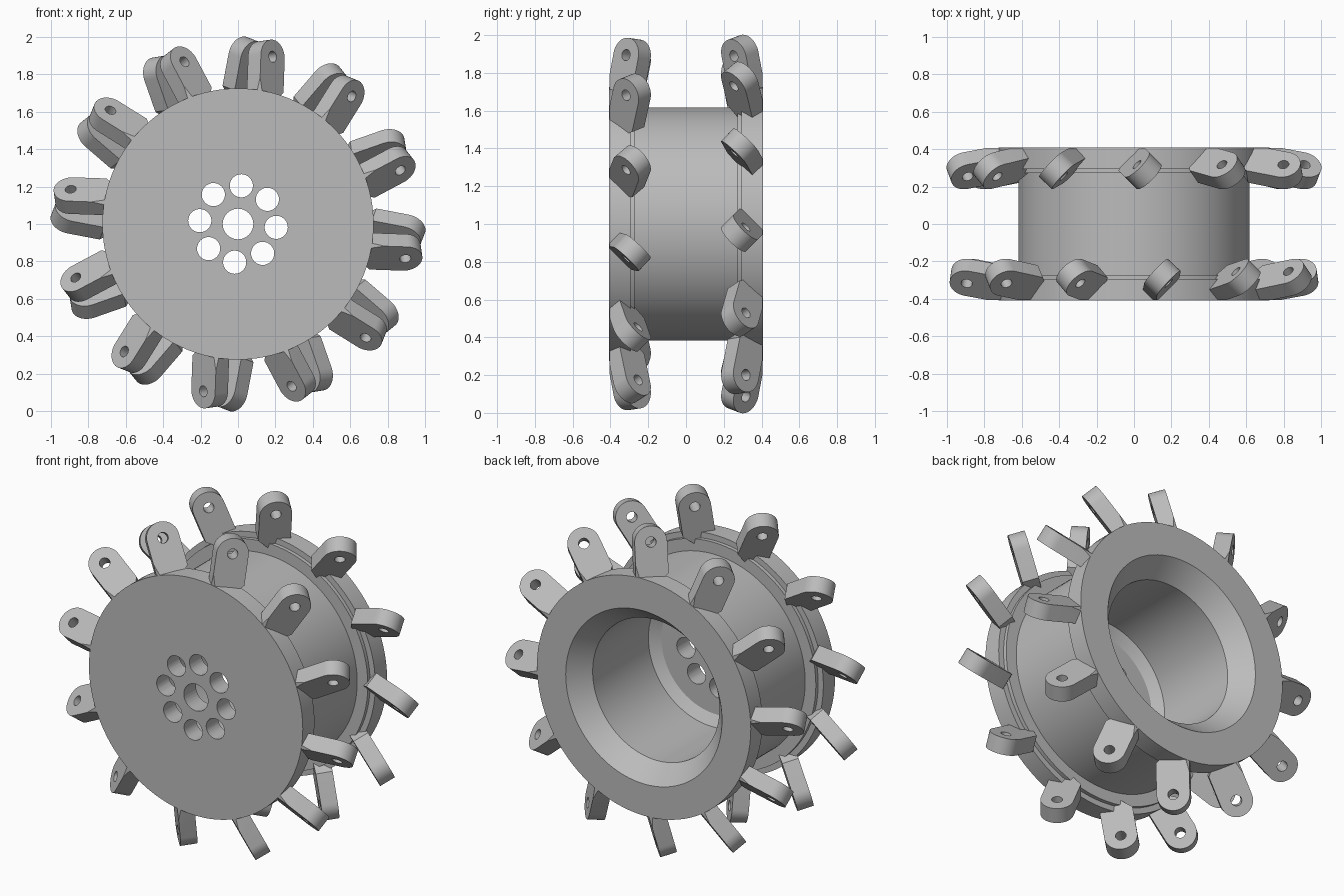
import bpy, bmesh
from math import pi, sin, cos, radians
from mathutils import Vector, Matrix

cube = bpy.data.objects.get("Cube")
if cube:
    bpy.data.objects.remove(cube, do_unlink=True)

steel = bpy.data.materials.new("plain_grey_steel")
steel.use_nodes = True
GREY = (0.5, 0.5, 0.5, 1)
steel.diffuse_color = GREY
steel.node_tree.nodes["Principled BSDF"].inputs["Base Color"].default_value = GREY

AXLE = Vector((0, 0, 1))      # centre of the wheel, axis along y
Y = Vector((0, 1, 0))
HALF = 0.408                  # half of the wheel's depth


def activate(ob):
    bpy.ops.object.select_all(action='DESELECT')
    ob.select_set(True)
    bpy.context.view_layer.objects.active = ob


def finish(bm, name):
    bmesh.ops.recalc_face_normals(bm, faces=bm.faces)
    mesh = bpy.data.meshes.new(name)
    bm.to_mesh(mesh)
    bm.free()
    mesh.materials.append(steel)
    ob = bpy.data.objects.new(name, mesh)
    bpy.context.collection.objects.link(ob)
    return ob


def smooth(ob):
    activate(ob)
    bpy.ops.object.shade_smooth_by_angle(angle=radians(25))


def lathe(name, profile, closed, steps=96):
    """Turn a (radius, y) profile around the axle."""
    bm = bmesh.new()
    vs = [bm.verts.new((r, y, 1)) for r, y in profile]
    pairs = list(zip(vs, vs[1:])) + ([(vs[-1], vs[0])] if closed else [])
    es = [bm.edges.new(p) for p in pairs]
    bmesh.ops.spin(bm, geom=vs + es, cent=AXLE, axis=Y, angle=2 * pi, steps=steps)
    bmesh.ops.remove_doubles(bm, verts=bm.verts, dist=1e-4)
    return finish(bm, name)


# Drum: closed at the front, hollow from the back
drum = lathe("drum", [(0, -HALF), (0.618, -HALF), (0.618, HALF), (0.53, HALF),
                      (0.43, 0.29), (0.43, -0.25), (0.37, -0.29), (0, -0.29)], False)

# Axle hole and ring of bolt holes
bm = bmesh.new()
holes = [(0, 0, 0.082)]
for k in range(8):
    a = radians(85 + 45 * k)
    holes.append((0.205 * cos(a), 0.205 * sin(a), 0.062))
for x, z, r in holes:
    place = Matrix.Translation((x, -0.35, 1 + z)) @ Matrix.Rotation(pi / 2, 4, 'X')
    bmesh.ops.create_cone(bm, cap_ends=True, segments=32, radius1=r, radius2=r,
                          depth=0.3, matrix=place)
cutter = finish(bm, "hole_cutter")
cutter.hide_render = True
mod = drum.modifiers.new("holes", 'BOOLEAN')
mod.operation = 'DIFFERENCE'
mod.solver = 'EXACT'
mod.object = cutter
activate(drum)
bpy.ops.object.modifier_apply(modifier=mod.name)
bpy.data.objects.remove(cutter, do_unlink=True)
smooth(drum)

# Stepped flange at each end
for name, s in (("front_flange", -1), ("back_flange", 1)):
    smooth(lathe(name, [(0.618, s * HALF), (0.725, s * HALF), (0.725, s * 0.295),
                        (0.69, s * 0.295), (0.69, s * 0.272), (0.618, s * 0.272)], True))

# Blade pattern: rounded tip, pierced, with a slanted foot
W, TIP, THICK = 0.092, 0.26, 0.095
outline = [(-W, 0.08), (0.04, -0.05), (W, -0.05)]
outline += [(W * cos(a), TIP + W * sin(a)) for a in (pi * i / 20 for i in range(21))]
eye = [(0.03 * cos(a), TIP + 0.03 * sin(a)) for a in (2 * pi * i / 20 for i in range(20))]
curve = bpy.data.curves.new("blade_pattern", 'CURVE')
curve.dimensions = '2D'
curve.fill_mode = 'BOTH'
curve.extrude = THICK / 2
for pts in (outline, eye):
    sp = curve.splines.new('POLY')
    sp.points.add(len(pts) - 1)
    for p, (u, v) in zip(sp.points, pts):
        p.co = (u, v, 0, 1)
    sp.use_cyclic_u = True
pattern = bpy.data.objects.new("blade_pattern", curve)
bpy.context.collection.objects.link(pattern)
activate(pattern)
bpy.ops.object.convert(target='MESH')
pattern = bpy.context.view_layer.objects.active
blade_mesh = pattern.data


def blade(name, theta, side):
    """Twisted blade leaning along its own normal; side is 1 at the front, -1 at the back."""
    radial = Vector((cos(theta), 0, sin(theta)))
    tangent = Vector((-sin(theta), 0, cos(theta)))
    lean = radians(15)
    across = side * (tangent + Y).normalized()
    wide = side * (tangent - Y).normalized()
    up = cos(lean) * radial + sin(lean) * across
    normal = cos(lean) * across - sin(lean) * radial
    base = AXLE + radial * 0.65 - Y * side * 0.333
    place = Matrix((wide, up, normal)).transposed().to_4x4()
    place.translation = base
    bm = bmesh.new()
    bm.from_mesh(blade_mesh)
    bmesh.ops.remove_doubles(bm, verts=bm.verts, dist=1e-5)
    bm.transform(place)
    # Trim flush with the flange face
    bmesh.ops.bisect_plane(bm, geom=bm.verts[:] + bm.edges[:] + bm.faces[:],
                           plane_co=(0, -side * (HALF - 0.002), 0),
                           plane_no=(0, -side, 0), clear_outer=True)
    bmesh.ops.holes_fill(bm, edges=[e for e in bm.edges if e.is_boundary], sides=0)
    smooth(finish(bm, name))


# Twelve blades around each flange
for k in range(12):
    blade(f"front_blade_{k + 1}", radians(77.3 + 30 * k), 1)
    blade(f"back_blade_{k + 1}", radians(90 + 30 * k), -1)

bpy.data.objects.remove(pattern, do_unlink=True)
